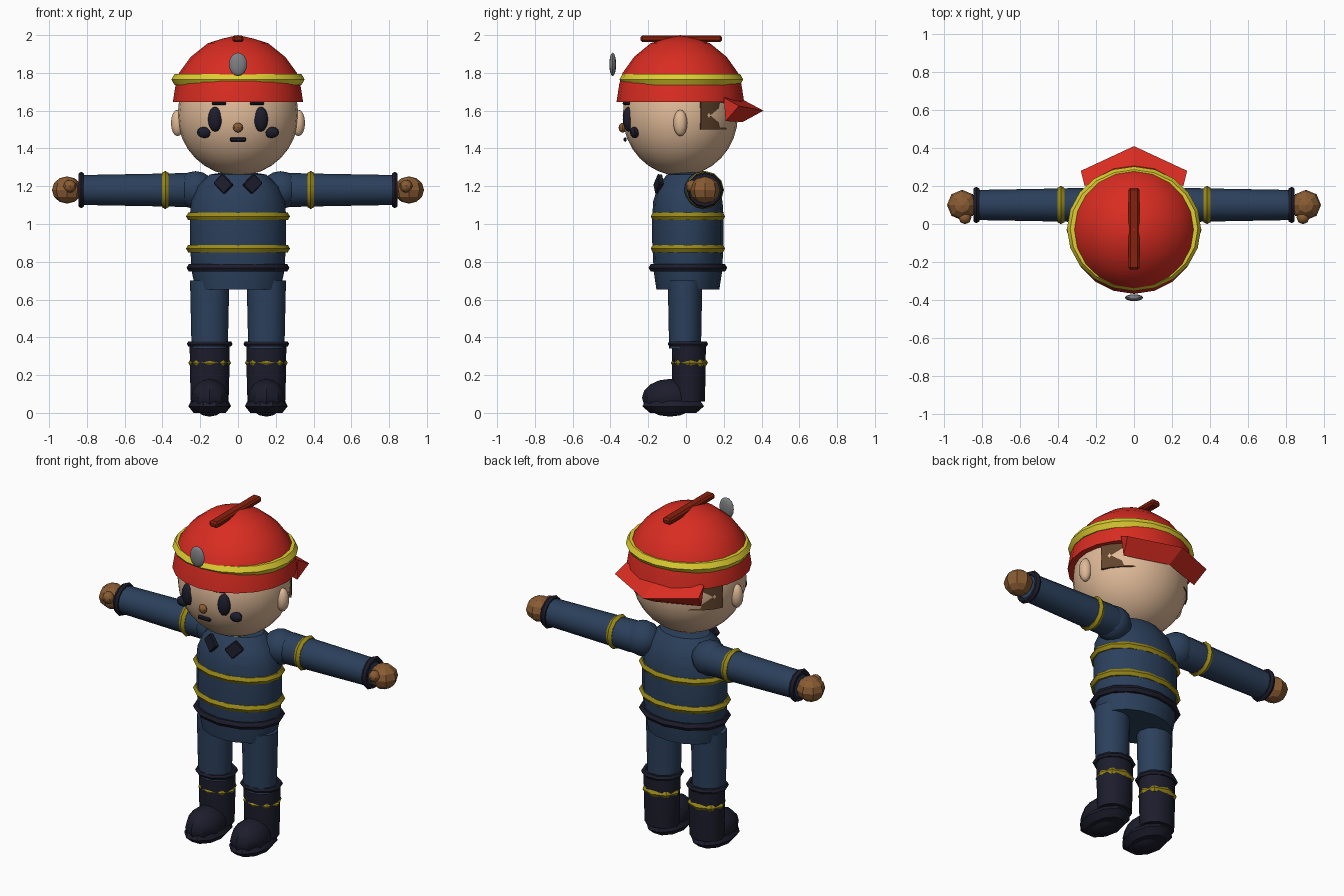
import bpy, bmesh, math
from mathutils import Matrix, Vector, Euler

if bpy.data.objects.get("Cube"):
    bpy.data.objects.remove(bpy.data.objects["Cube"])


def material(name, rgb):
    m = bpy.data.materials.new(name)
    m.use_nodes = True
    col = [(c / 255) ** 2.2 for c in rgb] + [1]
    m.diffuse_color = col
    m.node_tree.nodes["Principled BSDF"].inputs["Base Color"].default_value = col
    return m


RED = material("helmet red", (216, 48, 38))
GOLD = material("bright yellow", (222, 205, 52))
OCHRE = material("dull yellow", (152, 136, 30))
SKIN = material("skin", (222, 184, 150))
GLOVE = material("glove brown", (136, 92, 54))
HAIR = material("hair brown", (98, 70, 48))
CREST = material("dark red", (135, 38, 20))
METAL = material("badge grey", (125, 127, 130))
NAVY = material("navy cloth", (47, 66, 92))
BLACK = material("near black", (34, 34, 48))


def finish(bm, name, mat, loc=(0, 0, 0), scale=(1, 1, 1), rot=(0, 0, 0), smooth=35):
    bm.transform(Matrix.LocRotScale(Vector(loc), Euler(rot), Vector(scale)))
    bmesh.ops.recalc_face_normals(bm, faces=bm.faces)
    me = bpy.data.meshes.new(name)
    bm.to_mesh(me)
    bm.free()
    me.materials.append(mat)
    ob = bpy.data.objects.new(name, me)
    bpy.context.collection.objects.link(ob)
    if smooth:
        bpy.ops.object.select_all(action='DESELECT')
        ob.select_set(True)
        bpy.context.view_layer.objects.active = ob
        bpy.ops.object.shade_smooth_by_angle(angle=math.radians(smooth))
    return ob


def lathe(name, mat, profile, n=16, **kw):
    """Revolve (radius, height) points about z, capping both ends."""
    bm = bmesh.new()
    rings = []
    for r, z in profile:
        rings.append([bm.verts.new((r * math.cos(math.tau * i / n),
                                    r * math.sin(math.tau * i / n), z)) for i in range(n)])
    for a, b in zip(rings, rings[1:]):
        for i in range(n):
            j = (i + 1) % n
            bm.faces.new((a[i], a[j], b[j], b[i]))
    bm.faces.new(rings[0])
    bm.faces.new(rings[-1])
    bmesh.ops.remove_doubles(bm, verts=bm.verts, dist=1e-5)
    return finish(bm, name, mat, **kw)


def ball(name, mat, loc, radii, u=12, v=8, **kw):
    bm = bmesh.new()
    bmesh.ops.create_uvsphere(bm, u_segments=u, v_segments=v, radius=1)
    return finish(bm, name, mat, loc=loc, scale=radii, **kw)


def block(name, mat, loc, size, bevel=0.0, **kw):
    bm = bmesh.new()
    bmesh.ops.create_cube(bm, size=1)
    bm.transform(Matrix.Diagonal((*size, 1)))
    if bevel:
        bmesh.ops.bevel(bm, geom=bm.edges[:], offset=bevel, segments=1, affect='EDGES')
    return finish(bm, name, mat, loc=loc, smooth=0, **kw)


def ring(name, mat, loc, radii, thick, n=16, m=6, **kw):
    """Closed band around z with outer radii (x, y) and a round section."""
    bm = bmesh.new()
    grid = []
    for i in range(n):
        a = math.tau * i / n
        row = []
        for k in range(m):
            b = math.tau * k / m
            off = thick * (math.cos(b) - 1)
            row.append(bm.verts.new(((radii[0] + off) * math.cos(a),
                                     (radii[1] + off) * math.sin(a), thick * math.sin(b))))
        grid.append(row)
    for i in range(n):
        for k in range(m):
            p, q, l = grid[i], grid[(i + 1) % n], (k + 1) % m
            bm.faces.new((p[k], q[k], q[l], p[l]))
    return finish(bm, name, mat, loc=loc, **kw)


# Head and face
HY = -0.03
ball("head", SKIN, (0, HY, 1.575), (0.32, 0.305, 0.32), 24, 16)
ball("nose", GLOVE, (0, -0.335, 1.51), (0.026, 0.022, 0.026), 8, 6)
block("mouth", BLACK, (0, -0.322, 1.447), (0.086, 0.016, 0.024), 0.007)

# Hair wraps the back of the head
bm = bmesh.new()
cols = []
for i in range(13):
    a = math.radians(22 + 136 * i / 12)
    cols.append([bm.verts.new((r * math.cos(a), HY + (r - 0.035) * math.sin(a), z))
                 for r, z in ((0.325, 1.5), (0.325, 1.66), (0.28, 1.66), (0.28, 1.5))])
for p, q in zip(cols, cols[1:]):
    for k in range(4):
        bm.faces.new((p[k], q[k], q[k - 3], p[k - 3]))
bm.faces.new(cols[0])
bm.faces.new(cols[-1])
finish(bm, "hair", HAIR)

# Helmet
lathe("helmet", RED, [(0.3, 1.645), (0.345, 1.645), (0.33, 1.74), (0.312, 1.8), (0.25, 1.885),
                      (0.16, 1.957), (0.08, 1.982), (0, 2.0)], 20, loc=(0, HY, 0),
      scale=(1, 0.98, 1))
ring("helmet_band", GOLD, (0, -0.025, 1.765), (0.353, 0.328), 0.034, 20)
block("helmet_crest", CREST, (0, -0.025, 1.981), (0.058, 0.43, 0.036), 0.01)
ball("helmet_badge", METAL, (0, -0.388, 1.845), (0.048, 0.018, 0.062), 12, 8)

# Neck flap at the back of the helmet
bm = bmesh.new()
half = [(0.25, 0.21, 1.545), (0.28, 0.28, 1.625), (0.26, 0.2, 1.67)]
R = [bm.verts.new(p) for p in half]
L = [bm.verts.new((-x, y, z)) for x, y, z in half]
low, tip, top = [bm.verts.new(p) for p in ((0, 0.3, 1.54), (0, 0.41, 1.6), (0, 0.27, 1.675))]
for S in (R, L):
    bm.faces.new((S[0], S[1], tip, low))
    bm.faces.new((S[1], S[2], top, tip))
    bm.faces.new(S)
    bm.faces.new((S[2], S[0], low, top))
finish(bm, "neck_flap", RED, smooth=0)

# Torso
lathe("torso", NAVY, [(0.225, 0.652), (0.245, 0.75), (0.255, 0.9), (0.255, 1.04), (0.248, 1.12),
                      (0.215, 1.2), (0.15, 1.262), (0, 1.285)], 16, loc=(0, 0.01, 0),
      scale=(1, 0.74, 1))
for name, z in (("upper_stripe", 1.04), ("lower_stripe", 0.87)):
    ring(name, OCHRE, (0, 0.01, z), (0.275, 0.202), 0.023, 14)
ring("belt", BLACK, (0, 0.01, 0.768), (0.272, 0.208), 0.023, 12)

# Mirrored parts
for s, side in ((1, "left_"), (-1, "right_")):
    # Face
    ball(side + "ear", SKIN, (s * 0.32, HY, 1.535), (0.035, 0.037, 0.07))
    ball(side + "eye", BLACK, (s * 0.12, -0.303, 1.555), (0.039, 0.032, 0.066))
    ball(side + "cheek_mark", BLACK, (s * 0.178, -0.272, 1.485), (0.04, 0.025, 0.03), 8, 6)
    block(side + "eyebrow", BLACK, (s * 0.1, -0.312, 1.638), (0.075, 0.03, 0.018), 0.006,
          rot=(0, 0, s * 0.3))
    block(side + "collar", BLACK, (s * 0.077, -0.145, 1.212), (0.07, 0.026, 0.085), 0.005,
          rot=(-0.15, s * 0.8, s * 0.2))

    # Arm, revolved about x
    out = dict(rot=(0, s * math.pi / 2, 0), loc=(0, 0.1, 1.18))
    ball(side + "shoulder", NAVY, (s * 0.225, 0.09, 1.18), (0.105, 0.1, 0.1))
    lathe(side + "arm", NAVY, [(0.08, 0.2), (0.09, 0.28), (0.087, 0.4), (0.079, 0.84)], 12, **out)
    for name, mat, x, r, t in (("arm_stripe", OCHRE, 0.385, 0.101, 0.021),
                               ("cuff", BLACK, 0.83, 0.096, 0.018)):
        ring(side + name, mat, (s * x, 0.1, 1.18), (r, r), t, 12, rot=out["rot"])
    ball(side + "hand", GLOVE, (s * 0.905, 0.1, 1.18), (0.08, 0.08, 0.072), 8, 6, smooth=0)
    ball(side + "thumb", GLOVE, (s * 0.89, 0.033, 1.2), (0.034, 0.034, 0.034), 8, 6)

    # Leg and boot
    x = s * 0.15
    lathe(side + "leg", NAVY, [(0.096, 0.34), (0.104, 0.7)], 12, loc=(x, -0.005, 0),
          scale=(1, 0.88, 1))
    lathe(side + "boot", BLACK, [(0.1, 0.06), (0.104, 0.2), (0.106, 0.36)], 12,
          loc=(x, 0.015, 0), scale=(1, 0.85, 1))
    ring(side + "boot_cuff", BLACK, (x, 0.01, 0.365), (0.121, 0.112), 0.016, 10)
    ring(side + "boot_stripe", OCHRE, (x, 0.018, 0.265), (0.113, 0.098), 0.021, 8)
    ball(side + "foot", BLACK, (x, -0.085, 0.08), (0.102, 0.148, 0.1), 10, 8)
    lathe(side + "sole", BLACK, [(0.085, 0), (0.113, 0.035), (0.1, 0.062)], 10,
          loc=(x, -0.068, 0), scale=(1, 1.52, 1))
